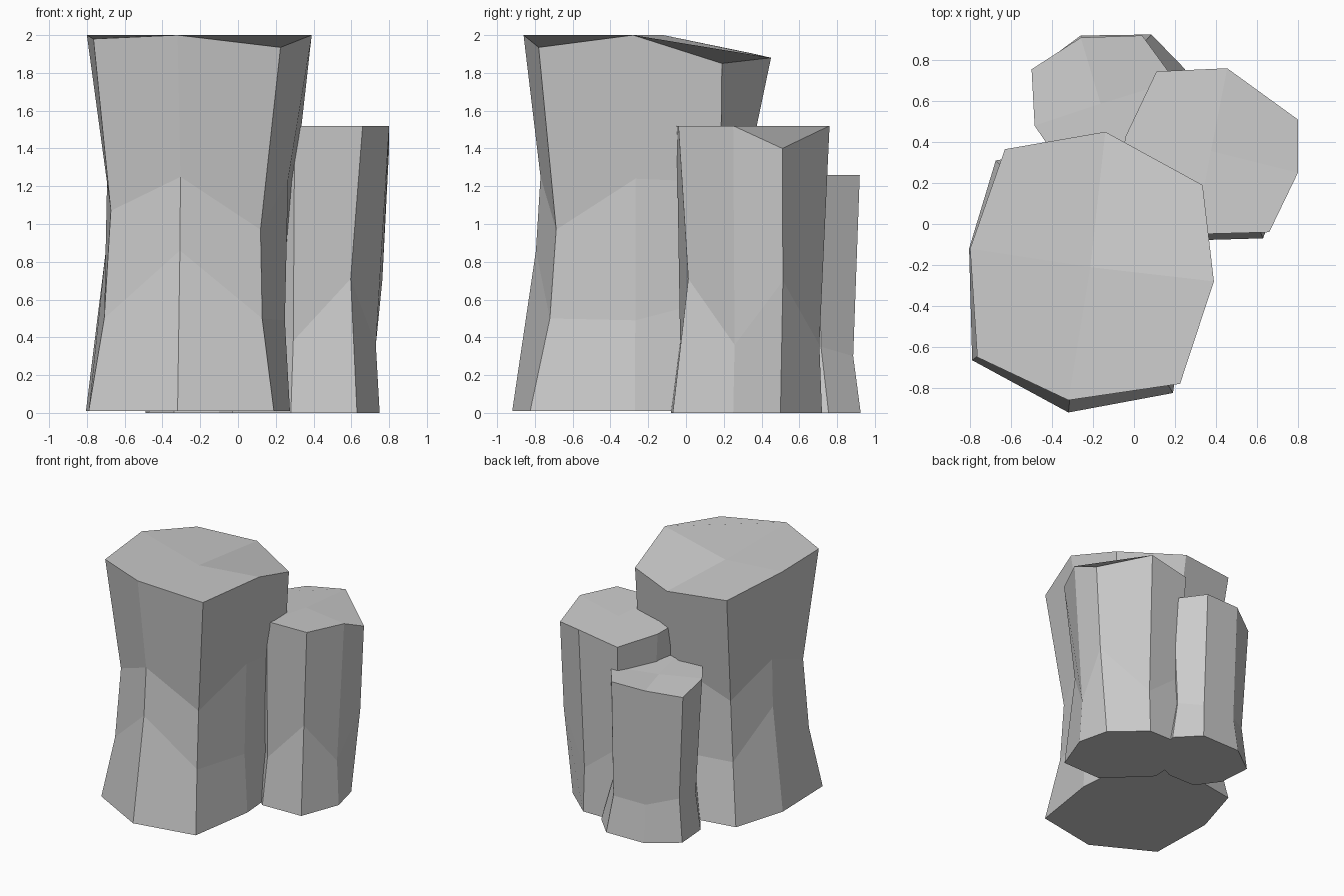
import bpy
import bmesh
from mathutils import Vector

# Remove the default cube
default_cube = bpy.data.objects.get("Cube")
if default_cube:
    bpy.data.objects.remove(default_cube, do_unlink=True)

# One plain stone colour
stone = bpy.data.materials.new("grey_stone")
stone.use_nodes = True
stone_colour = (0.6, 0.6, 0.6, 1)
stone.diffuse_color = stone_colour
shader = next(n for n in stone.node_tree.nodes if n.type == 'BSDF_PRINCIPLED')
shader.inputs["Base Color"].default_value = stone_colour


def average(points):
    return sum(points, Vector((0, 0, 0))) / len(points)


def rock_column(name, crown, foot, base, middle_height, waists):
    """Loft an eight-sided faceted column from foot to crown.

    Each waist is (pinches, heights), one value per corner: the straight
    corner edge is pulled towards the column axis by the pinch.
    """
    crown = [Vector(p) for p in crown]
    foot = [Vector((x, y, base)) for x, y in foot]
    axis_top, axis_foot = average(crown), average(foot)

    # Rings from the ground upwards
    rings = [foot]
    for pinches, heights in waists:
        ring = []
        for low, high, pinch, z in zip(foot, crown, pinches, heights):
            blend = (z - low.z) / (high.z - low.z)
            axis = axis_foot.lerp(axis_top, blend)
            corner = axis + (low.lerp(high, blend) - axis) * pinch
            corner.z = z
            ring.append(corner)
        rings.append(ring)
    rings.append(crown)

    bm = bmesh.new()
    loops = [[bm.verts.new(p) for p in ring] for ring in rings]
    count = len(crown)

    # Faceted sides
    for lower, upper in zip(loops, loops[1:]):
        for i in range(count):
            j = (i + 1) % count
            bm.faces.new((lower[i], lower[j], upper[j], upper[i]))

    # Flat underside, and a top of four quads meeting in the middle
    bm.faces.new(loops[0])
    axis_top.z = middle_height
    middle = bm.verts.new(axis_top)
    rim = loops[-1]
    for i in range(0, count, 2):
        bm.faces.new((rim[i], rim[i + 1], rim[(i + 2) % count], middle))

    bmesh.ops.recalc_face_normals(bm, faces=bm.faces[:])
    mesh = bpy.data.meshes.new(name)
    bm.to_mesh(mesh)
    bm.free()
    mesh.materials.append(stone)
    column = bpy.data.objects.new(name, mesh)
    bpy.context.collection.objects.link(column)
    return column


def level(outline, z):
    return [(x, y, z) for x, y in outline]


# Tall front column with two waists and an uneven top
rock_column(
    "tall_column",
    crown=[(-.8, -.12, 2), (-.63, .365, 1.9), (-.14, .45, 1.88), (.335, .19, 1.85),
           (.39, -.28, 2), (.225, -.78, 1.935), (-.32, -.86, 2), (-.765, -.65, 1.98)],
    foot=[(-.805, -.12), (-.675, .31), (-.15, .4), (.24, .17),
          (.275, -.27), (.19, -.825), (-.32, -.92), (-.79, -.665)],
    base=.01,
    middle_height=1.91,
    waists=[((.82, .84, .84, .95, .9, .84, .85, .86),
             (.85, .5, .5, .6, .49, .5, .86, .5)),
            ((.81, .81, .81, 1, .86, .8, .83, .81),
             (1.24, 1, 1.2, 1.22, 1.24, .97, 1.25, 1.07))])

# Middle column on the left side, one corner chipped lower
rock_column(
    "middle_column",
    crown=[(-.04, .43, 1.49), (.11, .745, 1.46), (.455, .76, 1.52), (.8, .51, 1.4)]
    + level([(.8, .25), (.66, -.04), (.3, -.05), (-.08, .24)], 1.52),
    foot=[(-.02, .43), (.1, .72), (.44, .72), (.69, .5),
          (.75, .25), (.63, -.07), (.28, -.08), (-.03, .22)],
    base=0,
    middle_height=1.5,
    waists=[((.9, .9, .94, 1.05, .92, .83, .9, .9),
             (.4, .6, .36, .7, .36, .71, .38, .6))])

# Short column at the back
rock_column(
    "short_column",
    crown=[(-.485, .48, 1.26), (-.5, .755, 1.21)]
    + level([(-.26, .91), (.04, .92), (.2, .7),
             (.15, .4), (-.1, .25), (-.35, .28)], 1.26),
    foot=[(-.47, .48), (-.49, .75), (-.26, .92), (.085, .925),
          (.25, .755), (.15, .42), (-.1, .3), (-.34, .3)],
    base=0,
    middle_height=1.25,
    waists=[((.88, .88, .88, .88, .82, .88, .88, .88),
             (.3, .35, .3, .3, .35, .3, .3, .35))])
